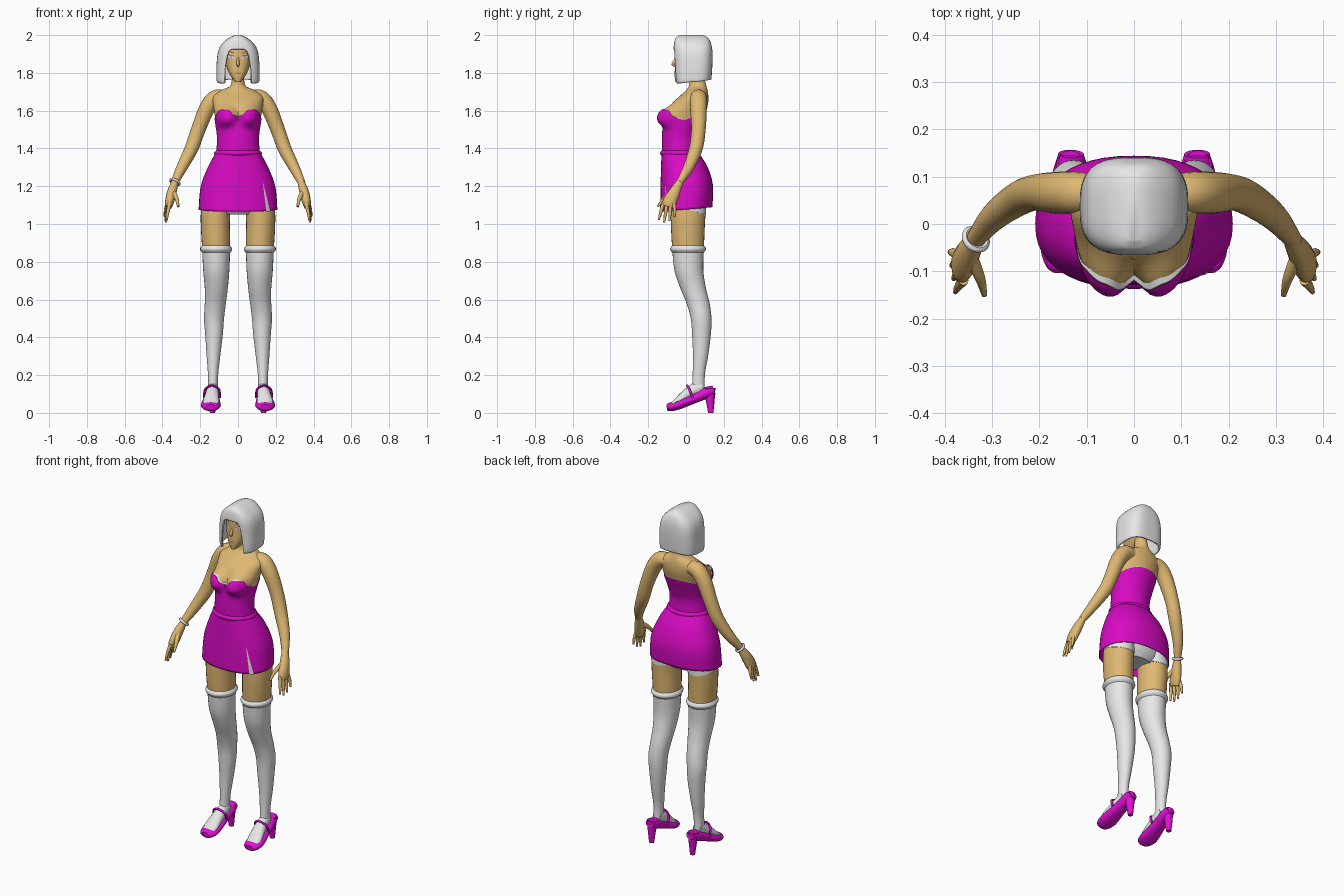
import bpy, bmesh, math
from mathutils import Vector

cube = bpy.data.objects.get("Cube")
if cube:
    bpy.data.objects.remove(cube, do_unlink=True)

parts = []


def material(name, r, g, b):
    m = bpy.data.materials.new(name)
    m.use_nodes = True
    m.diffuse_color = (r, g, b, 1)
    m.node_tree.nodes["Principled BSDF"].inputs["Base Color"].default_value = (r, g, b, 1)
    return m


skin = material("tan skin", .74, .48, .17)
pink = material("magenta cloth", .7, .003, .56)
shoe = material("bright magenta leather", .75, .005, .67)
white = material("off white", .8, .8, .8)
dark = material("dark brown", .1, .05, .025)
lilac = material("lilac iris", .42, .36, .6)
lip = material("lip brown", .5, .22, .1)


def finish(name, bm, mat, mirror=False, thick=0):
    bmesh.ops.remove_doubles(bm, verts=bm.verts, dist=.00005)
    me = bpy.data.meshes.new(name)
    bm.to_mesh(me)
    bm.free()
    me.materials.append(mat)
    ob = bpy.data.objects.new(name, me)
    bpy.context.collection.objects.link(ob)
    if thick:
        mod = ob.modifiers.new("thickness", 'SOLIDIFY')
        mod.thickness = thick
    if mirror:
        ob.modifiers.new("mirror", 'MIRROR')
    parts.append(ob)


def hermite(rows, keys, k):
    """Smooth interpolation of tuples placed at rising keys."""
    k = min(max(k, keys[0]), keys[-1])
    i = 0
    while i < len(keys) - 2 and k > keys[i + 1]:
        i += 1

    def slope(j, c):
        lo, hi = max(j - 1, 0), min(j + 1, len(keys) - 1)
        return (rows[hi][c] - rows[lo][c]) / (keys[hi] - keys[lo])
    d = keys[i + 1] - keys[i]
    t = (k - keys[i]) / d
    h = t * t * (3 - 2 * t)
    return [rows[i][c] * (1 - h) + rows[i + 1][c] * h
            + d * t * (1 - t) * ((1 - t) * slope(i, c) - t * slope(i + 1, c))
            for c in range(len(rows[0]))]


def section(rows, z):
    """Rows hold height, half width, front, back and, if given, centre x."""
    v = hermite(rows, [r[0] for r in rows], z)
    return v[1], (v[2] + v[3]) / 2, (v[3] - v[2]) / 2, (v[4] if len(v) > 4 else 0)


def bridge(bm, rings, caps):
    n = len(rings[0])
    for lo, hi in zip(rings, rings[1:]):
        for j in range(n):
            bm.faces.new((lo[j], lo[(j + 1) % n], hi[(j + 1) % n], hi[j]))
    if "bottom" in caps:
        bm.faces.new(rings[0][::-1])
    if "top" in caps:
        bm.faces.new(rings[-1])


def loft(name, rows, mat, bottom, top, n=40, m=24, p=2, off=None, warp=None,
         caps=(), **kw):
    """Stack of superellipse rings; bottom and top may vary with the angle."""
    bm = bmesh.new()
    rings = []
    for i in range(m + 1):
        t, ring = i / m, []
        for j in range(n):
            a = math.tau * j / n - math.pi / 2
            c, s = math.cos(a), math.sin(a)
            lo = bottom(c, s) if callable(bottom) else bottom
            hi = top(c, s) if callable(top) else top
            z = lo + (hi - lo) * t
            rx, cy, ry, cx = section(rows, z)
            o = off(t, s) if off else 0
            x = cx + math.copysign(abs(c) ** (2 / p), c) * (rx + o)
            y = cy + math.copysign(abs(s) ** (2 / p), s) * (ry + o)
            if warp and s < 0:
                y -= warp(x, z)
            ring.append(bm.verts.new((x, y, z)))
        rings.append(ring)
    bridge(bm, rings, caps)
    finish(name, bm, mat, **kw)


def tube(name, pts, mat, n=16, steps=5, ref=(1, 0, 0), **kw):
    """Smooth tube through points of x, y, z, radius along ref, other radius."""
    bm, rings = bmesh.new(), []
    keys = list(range(len(pts)))
    for i in range((len(pts) - 1) * steps + 1):
        k = i / steps
        x, y, z, ra, rb = hermite(pts, keys, k)
        tan = Vector(hermite(pts, keys, k + .05)[:3]) - Vector(hermite(pts, keys, k - .05)[:3])
        tan.normalize()
        r = Vector(ref)
        u = (r - tan * r.dot(tan)).normalized()
        v = tan.cross(u)
        rings.append([bm.verts.new(Vector((x, y, z)) + u * ra * math.cos(a) + v * rb * math.sin(a))
                      for a in (math.tau * j / n for j in range(n))])
    bridge(bm, rings, ("bottom", "top"))
    finish(name, bm, mat, **kw)


def patch(name, rows, p, mat, shape, off, nu=4, nv=20, **kw):
    """Thin painted plate laid on the front of a lofted part."""
    bm, grid = bmesh.new(), []
    for i in range(nu + 1):
        line = []
        for j in range(nv + 1):
            x, z = shape(i / nu, j / nv)
            rx, cy, ry, cx = section(rows, z)
            y = cy - ry * max(0, 1 - (abs(x) / rx) ** p) ** (1 / p) - off
            line.append(bm.verts.new((x, y, z)))
        grid.append(line)
    for i in range(nu):
        for j in range(nv):
            bm.faces.new((grid[i][j], grid[i + 1][j], grid[i + 1][j + 1], grid[i][j + 1]))
    bm.normal_update()
    bmesh.ops.reverse_faces(bm, faces=[f for f in bm.faces if f.normal.y > 0])
    finish(name, bm, mat, **kw)


def oval(x, z, w, h, tilt=0):
    return lambda u, v: (x + w * u * math.cos(v * math.tau),
                         z + h * u * math.sin(v * math.tau) + tilt * w * u * math.cos(v * math.tau))


# Torso with neck, and the strapless top that follows it
body = [(1.34, .116, -.125, .065), (1.45, .107, -.12, .06), (1.52, .115, -.113, .08),
        (1.58, .124, -.097, .102), (1.64, .133, -.072, .117), (1.68, .13, -.03, .118),
        (1.708, .09, 0, .114), (1.73, .042, .015, .108), (1.8, .032, .02, .09)]


def bust(x, z):
    q = ((abs(x) - .07) / .056) ** 2 + ((z - 1.572) / .054) ** 2
    return .052 * math.exp(-q ** 1.6)


def neckline(c, s):
    if s > 0:
        return 1.55 + .045 * s
    return 1.55 + .02 * abs(s) + .04 * math.exp(-((abs(c) - .57) / .34) ** 4)


loft("torso", body, skin, 1.36, 1.8, n=72, m=60, warp=bust, caps=("bottom", "top"))
loft("strapless_top", body, pink, 1.36, neckline, n=72, m=36, warp=bust,
     off=lambda t, s: .004 + .008 * t * max(0, -s))
loft("top_lining", body, white, neckline, lambda c, s: neckline(c, s) + .003, n=72, m=2,
     warp=bust, off=lambda t, s: .001 + .01 * (1 - t) * max(0, -s))
loft("waistband", body, pink, 1.36, 1.39, m=8, off=lambda t, s: .004 + .01 * math.sin(math.pi * t))

# Skirt with a narrow slit on the left, underwear beneath
skirt = [(1.06, .21, -.137, .137), (1.2, .197, -.135, .143), (1.3, .16, -.132, .115),
         (1.375, .12, -.13, .07)]
loft("skirt", skirt, pink, lambda c, s: 1.077 + .012 * s, 1.375, n=48, p=2.3, thick=.004)
patch("skirt_slit", skirt, 2.3, white,
      lambda u, v: (.13 + .03 * v + .02 * (u - .5) * v, 1.23 - .163 * v), .003)
pelvis = [(1.05, .1, -.05, .08), (1.09, .15, -.08, .1), (1.2, .15, -.1, .11), (1.3, .11, -.09, .08)]
loft("underwear", pelvis, white, 1.05, 1.3, caps=("bottom", "top"))

# Legs: bare thigh, stocking and rolled cuff
leg = [(.1, .026, .03, .1, .133), (.2, .027, .035, .1, .132), (.3, .036, .037, .117, .13),
       (.42, .047, .032, .132, .127), (.5, .053, .025, .135, .127), (.58, .056, .003, .125, .12),
       (.66, .061, -.03, .106, .115), (.75, .069, -.06, .092, .115), (.87, .074, -.073, .095, .116),
       (1, .077, -.08, .1, .12), (1.08, .077, -.08, .104, .118), (1.2, .068, -.07, .095, .105)]


def underwear_edge(c, s):
    return 1.075 - .025 * s


loft("stocking", leg, white, .1, .87, n=28, m=40, mirror=True, caps=("bottom", "top"))
loft("thigh", leg, skin, .86, underwear_edge, n=28, m=10, mirror=True)
loft("upper_thigh_underwear", leg, white, underwear_edge, 1.2, n=28, m=6, mirror=True,
     off=lambda t, s: .002)
loft("stocking_cuff", leg, white, .848, .885, n=28, m=8, mirror=True,
     off=lambda t, s: .011 * math.sin(math.pi * t))

# Feet and heeled shoes
tube("foot", [(.133, .085, .14, .026, .03), (.133, .05, .125, .03, .034), (.138, 0, .095, .036, .028),
              (.143, -.05, .06, .042, .017), (.143, -.08, .043, .03, .009)], white, mirror=True)
tube("shoe_sole", [(.144, -.102, .029, .028, .015), (.144, -.088, .031, .042, .022),
                   (.144, -.045, .041, .053, .025), (.139, .04, .075, .042, .026),
                   (.134, .11, .107, .037, .03), (.133, .148, .122, .027, .024)],
     shoe, n=20, mirror=True)
tube("shoe_heel", [(.135, .122, .13, .03, .034), (.135, .128, .07, .022, .024),
                   (.135, .131, 0, .014, .014)], shoe, mirror=True)
tube("ankle_strap", [(.097, .035, .08, .006, .006), (.101, .018, .125, .006, .006),
                     (.138, .006, .145, .006, .006), (.173, .018, .125, .006, .006),
                     (.18, .035, .08, .006, .006)], shoe, n=8, ref=(0, 1, 0), mirror=True)

# Arms, hands and a single bracelet
tube("arm", [(.06, .066, 1.67, .036, .034), (.118, .066, 1.667, .044, .043),
             (.165, .066, 1.61, .044, .042), (.21, .066, 1.5, .038, .038),
             (.246, .052, 1.4, .036, .036), (.297, .014, 1.3, .029, .029),
             (.336, -.034, 1.22, .018, .02)], skin, n=20, ref=(0, 1, 0), mirror=True)
tube("palm", [(.332, -.03, 1.228, .018, .018), (.35, -.06, 1.17, .03, .025),
              (.362, -.085, 1.12, .037, .024), (.368, -.095, 1.09, .031, .017)],
     skin, ref=(0, 1, 0), mirror=True)
for i, finger in enumerate(("index", "middle", "ring", "little")):
    x, y, drop = .36 + .004 * i, -.119 + .018 * i, (.015, 0, .008, .03)[i]
    tube(finger + "_finger", [(x, y, 1.115, .011, .011),
                              (x + .011, y - .013 + .006 * i, 1.06 + drop / 2, .009, .009),
                              (x + .017, y - .025 + .01 * i, 1.008 + drop, .005, .005)],
         skin, n=8, mirror=True)
tube("thumb", [(.345, -.07, 1.17, .016, .016), (.325, -.115, 1.135, .011, .011),
               (.316, -.15, 1.092, .006, .006)], skin, n=10, mirror=True)
bpy.ops.mesh.primitive_torus_add(major_radius=.025, minor_radius=.007, major_segments=24, minor_segments=8,
                                 location=(-.334, -.032, 1.222))
bracelet = bpy.context.object
bracelet.name = "bracelet"
bracelet.rotation_euler = Vector((-.04, -.05, -.08)).to_track_quat('Z', 'Y').to_euler()
bracelet.data.materials.append(white)
parts.append(bracelet)

# Head and face
head = [(1.752, .014, -.056, -.01), (1.78, .037, -.06, .045), (1.82, .057, -.059, .08),
        (1.88, .07, -.055, .1), (1.94, .07, -.05, .1), (1.97, .05, -.03, .08)]
loft("head", head, skin, 1.752, 1.97, p=2.4, caps=("bottom", "top"))
tube("nose", [(0, -.05, 1.885, .005, .005), (0, -.059, 1.862, .007, .008),
              (0, -.068, 1.845, .008, .008), (0, -.055, 1.834, .005, .004)], skin, n=12)
patch("eye_outline", head, 2.4, dark, oval(.036, 1.885, .018, .0095, .15), .001, mirror=True)
patch("eye_white", head, 2.4, white, oval(.036, 1.884, .017, .008, .15), .0025, mirror=True)
patch("iris", head, 2.4, lilac, oval(.035, 1.884, .006, .0075), .004, mirror=True)
patch("eyebrow", head, 2.4, dark, oval(.036, 1.911, .019, .002, .2), .002, mirror=True)
patch("lips", head, 2.4, lip, oval(0, 1.798, .016, .005), .002)

# Bobbed hair with an arched opening for the face
hair = [(1.74, .108, -.058, .128), (1.765, .114, -.062, .134), (1.85, .113, -.064, .14),
        (1.91, .106, -.066, .14), (1.95, .088, -.064, .134), (1.985, .05, -.054, .118),
        (2, .018, -.035, .09)]


def hair_edge(c, s):
    if s < 0 and abs(c) < .5:
        return 1.745 + .18 * (1 - (abs(c) / .5) ** 6)
    return 1.745 + .013 * max(0, s + .5)


loft("bob_hair", hair, white, hair_edge, 2, n=80, m=30, p=3, thick=.01, caps=("top",))

# Smooth shading with crisp edges
bpy.ops.object.select_all(action='DESELECT')
for ob in parts:
    ob.select_set(True)
bpy.context.view_layer.objects.active = parts[0]
bpy.ops.object.shade_smooth_by_angle(angle=math.radians(45))
